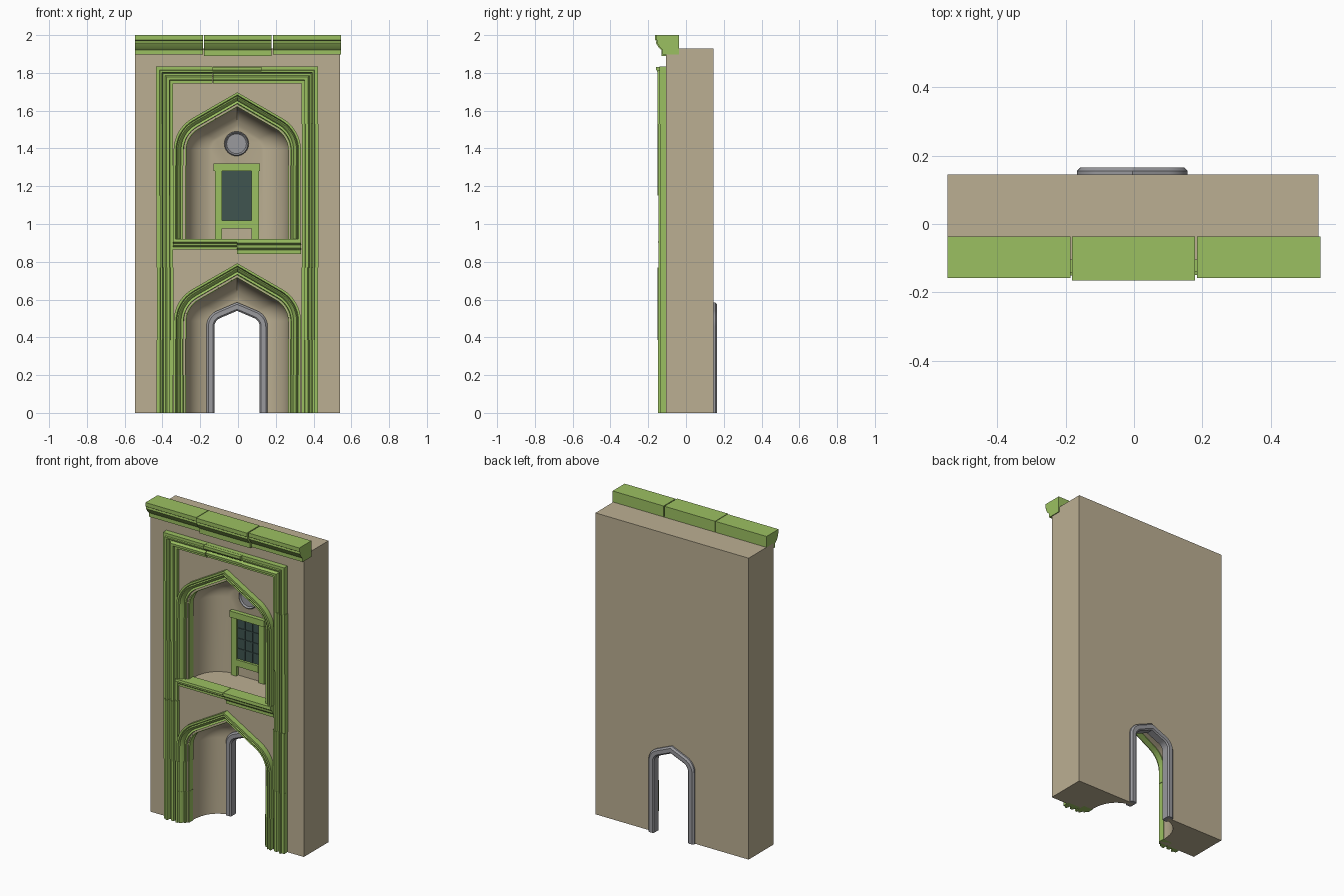
import bpy, bmesh, math, random
from mathutils import Vector

if "Cube" in bpy.data.objects:
    bpy.data.objects.remove(bpy.data.objects["Cube"])
random.seed(4)
CX = -0.005


def material(name, rgb):
    m = bpy.data.materials.new(name)
    m.diffuse_color = (*rgb, 1)
    m.use_nodes = True
    m.node_tree.nodes["Principled BSDF"].inputs["Base Color"].default_value = m.diffuse_color
    return m


SAND = material("sand_wall", (0.50, 0.43, 0.29))
GREEN = material("green_stone", (0.33, 0.53, 0.12))
GREY = material("grey_stone", (0.32, 0.32, 0.34))
GLASS = material("dark_glass", (0.05, 0.09, 0.08))


def finish(bm, name, mat, smooth=True):
    bmesh.ops.recalc_face_normals(bm, faces=bm.faces)
    me = bpy.data.meshes.new(name)
    bm.to_mesh(me)
    bm.free()
    ob = bpy.data.objects.new(name, me)
    bpy.context.collection.objects.link(ob)
    me.materials.append(mat)
    if smooth:
        smooth_shade(ob)
    return ob


def smooth_shade(ob):
    bpy.ops.object.select_all(action='DESELECT')
    ob.select_set(True)
    bpy.context.view_layer.objects.active = ob
    bpy.ops.object.shade_smooth_by_angle(angle=math.radians(30))


def loft(bm, rings):
    """Join closed rings of points with quads and cap both ends."""
    vs = [[bm.verts.new(p) for p in r] for r in rings]
    n = len(vs[0])
    for a, b in zip(vs, vs[1:]):
        for k in range(n):
            bm.faces.new((a[k], a[(k + 1) % n], b[(k + 1) % n], b[k]))
    bm.faces.new(vs[0])
    bm.faces.new(vs[-1])


def box(name, x0, x1, y0, y1, z0, z1, mat):
    bm = bmesh.new()
    loft(bm, [[(x, y0, z0), (x, y1, z0), (x, y1, z1), (x, y0, z1)] for x in (x0, x1)])
    return finish(bm, name, mat, False)


def bar(name, x0, x1, prof, mat):
    bm = bmesh.new()
    loft(bm, [[(x, y, z) for y, z in prof] for x in (x0, x1)])
    return finish(bm, name, mat)


def arch(hw, z0, apex, r, deg, joints=(), steps=8):
    """Pointed arch outline, left foot to right foot; returns path and spring height."""
    a = math.radians(deg)
    ex = hw - r + r * math.cos(a)
    zc = apex - r * math.sin(a) - ex / math.tan(a)
    half = [(hw, z0)] + [(hw, z) for z in joints]
    half += [(hw - r + r * math.cos(a * i / steps), zc + r * math.sin(a * i / steps))
             for i in range(steps + 1)]
    path = [(-x, z) for x, z in half] + [(0, apex)] + half[::-1]
    return path, zc


def sweep(name, path, prof, cuts, mat, jit=0.0):
    """Sweep (outward, y) profile along an x-z path with mitres, split into blocks."""
    P = [Vector(p) for p in path]
    N = [Vector((a.y - b.y, b.x - a.x)).normalized() for a, b in zip(P, P[1:])]
    M = []
    for i in range(len(P)):
        a, b = N[max(i - 1, 0)], N[min(i, len(N) - 1)]
        m = (a + b).normalized()
        M.append(m / m.dot(a))
    bm = bmesh.new()
    for i, j in zip(cuts, cuts[1:]):
        dx, dy = random.uniform(-jit, jit), random.uniform(-jit, jit)
        loft(bm, [[(CX + P[k].x + M[k].x * u + dx, y + dy, P[k].y + M[k].y * u)
                   for u, y in prof] for k in range(i, j + 1)])
    return finish(bm, name, mat)


# wall slab
wall = box("wall", -0.545, 0.54, -0.105, 0.145, 0, 1.93, SAND)


def cut(cutter):
    cutter.hide_render = True
    m = wall.modifiers.new("cut", 'BOOLEAN')
    m.object = cutter
    m.solver = 'EXACT'
    bpy.context.view_layer.objects.active = wall
    bpy.ops.object.modifier_apply(modifier="cut")
    bpy.data.objects.remove(cutter)


# rounded niches carved into the wall
def niche(z0, apex):
    path, zc = arch(0.275, z0, apex, 0.13, 60, steps=12)
    sec = [(1.0, -0.2)]
    for i in range(15):
        s = 1 - 0.5 * (i / 14) ** 2
        sec.append((s, -0.105 + 0.24 * (1 - s ** 3) ** (1 / 3)))
    bm = bmesh.new()
    loft(bm, [[(CX + x * s, y, zc + (z - zc) * s if z > zc else z) for x, z in path]
              for s, y in sec])
    cut(finish(bm, "niche_cutter", SAND, False))


niche(-0.05, 0.72)
niche(0.91, 1.625)

# doorway through the back of the lower niche
door, _ = arch(0.13, -0.05, 0.55, 0.055, 67)
bm = bmesh.new()
loft(bm, [[(CX + x, y, z) for x, z in door] for y in (0.03, 0.2)])
cut(finish(bm, "door_cutter", SAND, False))
smooth_shade(wall)

# grey door surround
door, _ = arch(0.12, 0, 0.54, 0.05, 67)
sweep("door_surround", door,
      [(0, 0.112), (0, 0.158), (0.008, 0.165), (0.032, 0.165), (0.042, 0.155),
       (0.042, 0.115), (0.032, 0.105), (0.008, 0.105)], [0, len(door) - 1], GREY)

# arch mouldings
MOULD = [(0, -0.06), (0, -0.10), (0.014, -0.106), (0.016, -0.12), (0.028, -0.114),
         (0.036, -0.132), (0.044, -0.138), (0.05, -0.128), (0.055, -0.14),
         (0.067, -0.14), (0.067, -0.06)]
for name, z0, apex, joints in (("lower_arch", 0, 0.715, (0.2, 0.39)),
                               ("upper_arch", 0.92, 1.62, (1.31,))):
    path, _ = arch(0.27, z0, apex, 0.13, 60, joints)
    n, k = len(path) - 1, len(joints)
    marks = list(range(k + 1)) + [n // 2]
    sweep(name, path, MOULD, marks + [n - i for i in marks[-2::-1]], GREEN, 0.002)

# rectangular outer frame in stacked blocks
FRAME = [(0, -0.09), (0, -0.122), (0.016, -0.122), (0.018, -0.138), (0.034, -0.14),
         (0.042, -0.122), (0.052, -0.122), (0.058, -0.146), (0.068, -0.148),
         (0.07, -0.138), (0.088, -0.138), (0.088, -0.09)]
zs = [0, 0.385, 0.77, 1.15, 1.53]
path = [(-0.34, z) for z in zs] + [(-0.34, 1.745), (-0.13, 1.745), (0.13, 1.745),
                                   (0.34, 1.745)] + [(0.34, z) for z in zs[::-1]]
sweep("outer_frame", path, FRAME, [0, 1, 2, 3, 4, 6, 7, 9, 10, 11, 12, 13], GREEN, 0.004)
bar("frame_drip_edge", -0.135, 0.125,
    [(-0.1, 1.832), (-0.158, 1.832), (-0.158, 1.815), (-0.145, 1.80), (-0.1, 1.80)], GREEN)

# ledge between the two niches
for name, x0, x1, h in (("ledge_left", -0.343, -0.006, 0.056),
                        ("ledge_right", -0.004, 0.333, 0.078)):
    bar(name, x0, x1, [(y, 0.92 - h * t) for y, t in
                       ((-0.06, 0), (-0.145, 0), (-0.147, 0.25), (-0.13, 0.4),
                        (-0.128, 0.6), (-0.115, 0.75), (-0.115, 1), (-0.06, 1))], GREEN)

# top cornice in three blocks
for name, x0, x1, d, b in (("cornice_left", -0.545, -0.185, 0, 1.897),
                           ("cornice_middle", -0.181, 0.178, 0.007, 1.89),
                           ("cornice_right", 0.184, 0.545, 0, 1.897)):
    bar(name, x0, x1, [(-0.036, 2.0), (-0.158 - d, 2.0), (-0.158 - d, 1.975),
                       (-0.15 - d, 1.97), (-0.152 - d, 1.958), (-0.138 - d, 1.935),
                       (-0.124 - d, 1.922), (-0.124 - d, b), (-0.036, b)], GREEN)

# window in the upper niche
box("window_lintel", -0.13, 0.117, 0.098, 0.135, 1.28, 1.32, GREEN)
box("window_jamb_left", -0.123, -0.085, 0.105, 0.135, 0.91, 1.28, GREEN)
box("window_jamb_right", 0.072, 0.112, 0.105, 0.135, 0.91, 1.28, GREEN)
box("window_sill", -0.085, 0.072, 0.102, 0.135, 0.975, 1.018, GREEN)
box("window_pane", -0.085, 0.072, 0.118, 0.127, 1.018, 1.28, GLASS)
for i in (1, 2):
    x = -0.085 + 0.157 * i / 3
    box("window_upright", x - 0.003, x + 0.003, 0.114, 0.12, 1.018, 1.28, GLASS)
for i in (1, 2, 3):
    z = 1.018 + 0.262 * i / 4
    box("window_crossbar", -0.085, 0.072, 0.114, 0.12, z - 0.003, z + 0.003, GLASS)

# round medallion above the window
bm = bmesh.new()
loft(bm, [[(-0.008 + r * math.cos(t * math.tau / 32), y, 1.425 + r * math.sin(t * math.tau / 32))
           for t in range(32)]
          for r, y in ((0.065, 0.13), (0.065, 0.112), (0.06, 0.107), (0.055, 0.112), (0.052, 0.116))])
finish(bm, "medallion", GREY)
